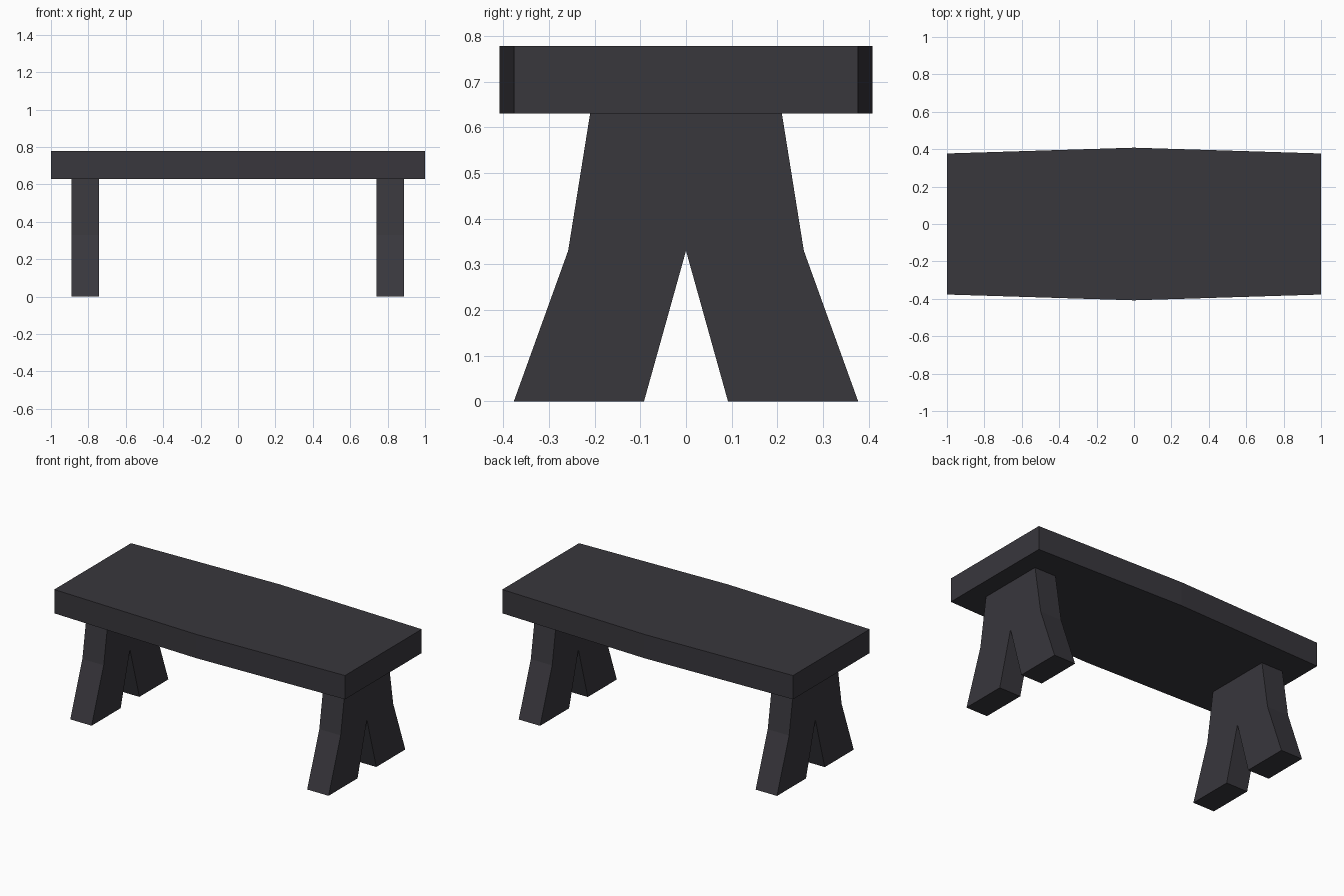
import bpy
import bmesh
from mathutils import Vector

if "Cube" in bpy.data.objects:
    bpy.data.objects.remove(bpy.data.objects["Cube"])

# Single dark charcoal colour
charcoal = bpy.data.materials.new("charcoal")
charcoal.diffuse_color = (0.040, 0.038, 0.046, 1)
charcoal.use_nodes = True
charcoal.node_tree.nodes["Principled BSDF"].inputs["Base Color"].default_value = charcoal.diffuse_color


def prism(name, profile, direction):
    """Extrude a flat outline along a direction into a closed solid."""
    bm = bmesh.new()
    face = bm.faces.new([bm.verts.new(p) for p in profile])
    ext = bmesh.ops.extrude_face_region(bm, geom=[face])
    verts = [g for g in ext["geom"] if isinstance(g, bmesh.types.BMVert)]
    bmesh.ops.translate(bm, verts=verts, vec=Vector(direction))
    bmesh.ops.recalc_face_normals(bm, faces=bm.faces[:])
    mesh = bpy.data.meshes.new(name)
    bm.to_mesh(mesh)
    bm.free()
    mesh.materials.append(charcoal)
    obj = bpy.data.objects.new(name, mesh)
    bpy.context.collection.objects.link(obj)
    return obj


# Seat: thick plank, slightly wider at the middle
seat_half = [(-1, 0.377), (0, 0.408), (1, 0.377)]
outline = seat_half + [(-x, -y) for x, y in seat_half]
prism("seat", [(x, y, 0.63) for x, y in outline], (0, 0, 0.148))

# Legs: flared slab with a V notch cut up from the floor
leg_half = [(0.092, 0), (0.377, 0), (0.258, 0.33), (0.21, 0.63)]
leg = [(0, 0.33)] + leg_half + [(-y, z) for y, z in reversed(leg_half)]
for name, x in (("left_leg", -0.89), ("right_leg", 0.74)):
    prism(name, [(x, y, z) for y, z in leg], (0.147, 0, 0))
